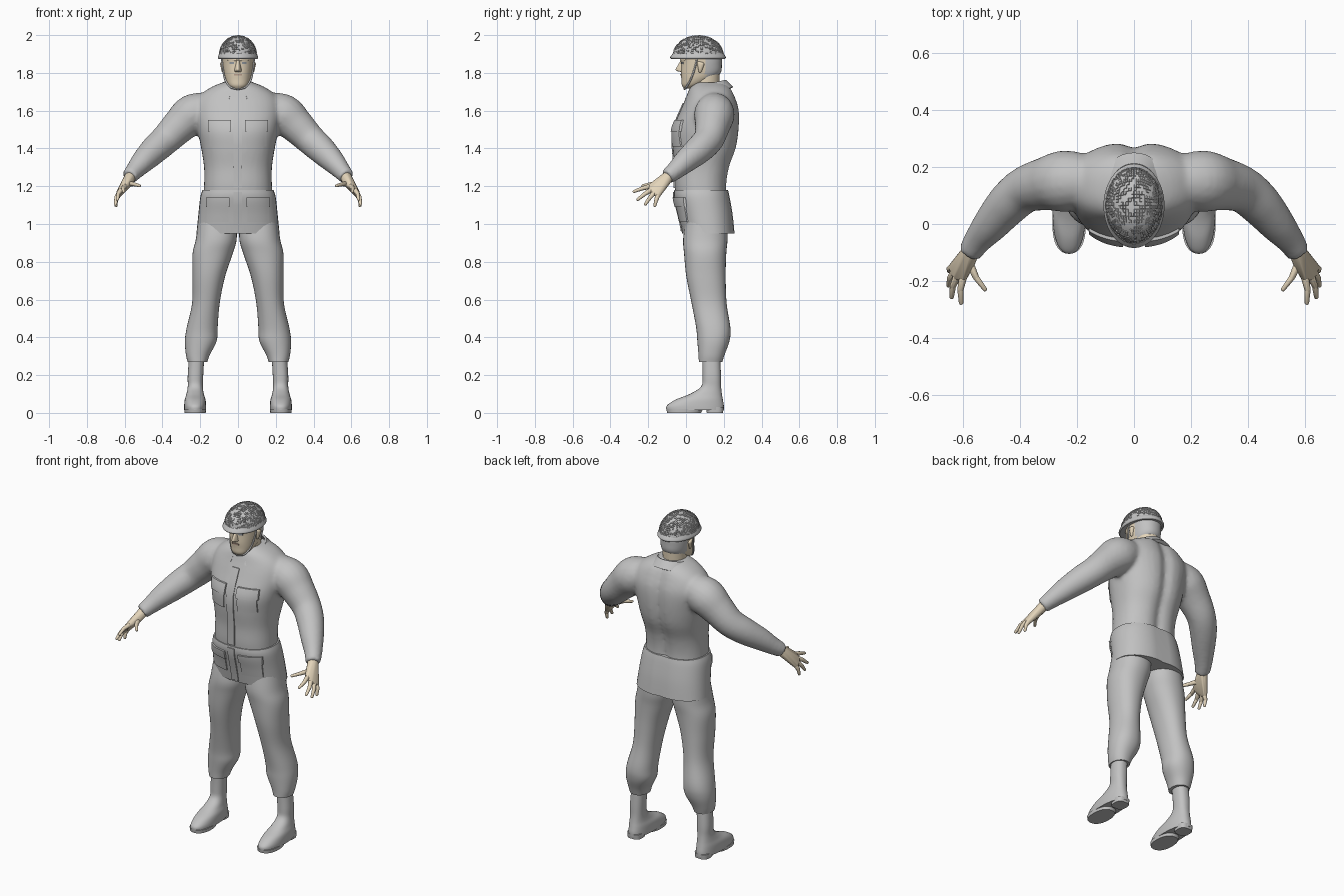
import bpy, bmesh, math, random
from mathutils import Vector

random.seed(4)
if "Cube" in bpy.data.objects:
    bpy.data.objects.remove(bpy.data.objects["Cube"])


def material(name, r, g, b):
    m = bpy.data.materials.new(name)
    m.use_nodes = True
    m.diffuse_color = (r, g, b, 1)
    m.node_tree.nodes["Principled BSDF"].inputs["Base Color"].default_value = (r, g, b, 1)
    return m


CLOTH = material("grey cloth", .54, .54, .54)
SKIN = material("skin", .77, .66, .49)
EYE = material("eye grey", .3, .33, .36)
LIP = material("lip", .5, .36, .28)


def finish(bm, name, mat, angle=40):
    bmesh.ops.recalc_face_normals(bm, faces=bm.faces)
    mesh = bpy.data.meshes.new(name)
    bm.to_mesh(mesh)
    bm.free()
    mesh.materials.append(mat)
    ob = bpy.data.objects.new(name, mesh)
    bpy.context.collection.objects.link(ob)
    bpy.ops.object.select_all(action="DESELECT")
    ob.select_set(True)
    bpy.context.view_layer.objects.active = ob
    bpy.ops.object.shade_smooth_by_angle(angle=math.radians(angle))
    return ob


def spline(keys, t):
    i = min(int(t), len(keys) - 2)
    u = t - i
    a, b, c, d = (keys[max(0, min(len(keys) - 1, i + k))] for k in (-1, 0, 1, 2))
    return [q + u * (r - p) / 2 + u * u * (p - 2.5 * q + 2 * r - s / 2)
            + u ** 3 * (1.5 * (q - r) + (s - p) / 2) for p, q, r, s in zip(a, b, c, d)]


def samples(keys, steps=5):
    n = (len(keys) - 1) * steps
    return [spline(keys, k / steps) for k in range(n + 1)]


def loft(bm, rings):
    rows = [[bm.verts.new(p) for p in ring] for ring in rings]
    for lo, hi in zip(rows, rows[1:]):
        for k in range(len(lo)):
            bm.faces.new((lo[k - 1], lo[k], hi[k], hi[k - 1]))
    bm.faces.new(rows[0])
    bm.faces.new(rows[-1])


def power(c, n):
    return math.copysign(abs(c) ** (2 / n), c)


# Stacked level cross-sections: (z, centre x, half width, front y, back y)
def stack(bm, keys, side=1, n=2.3, groove=0, steps=5):
    rings = []
    for z, cx, rx, yf, yb in samples(keys, steps):
        ring = []
        for k in range(36):
            a = math.tau * k / 36
            x = rx * power(math.cos(a), n)
            y = (yf + yb) / 2 + (yb - yf) / 2 * power(math.sin(a), n)
            if math.sin(a) > 0:
                y -= groove * math.exp(-(x / .035) ** 2)
            ring.append((side * cx + x, y, z))
        rings.append(ring)
    loft(bm, rings)


# Round tube along a path of (x, y, z, radius)
def tube(bm, path, side=1, seg=18):
    pts = samples(path)
    rings = []
    for i, (x, y, z, r) in enumerate(pts):
        d = Vector(pts[min(i + 1, len(pts) - 1)][:3]) - Vector(pts[max(i - 1, 0)][:3])
        u = d.cross(Vector((0, 0, 1))).normalized()
        v = d.cross(u).normalized()
        ring = []
        for k in range(seg):
            a = math.tau * k / seg
            p = Vector((x, y, z)) + r * (u * math.cos(a) + v * math.sin(a))
            ring.append((side * p.x, p.y, p.z))
        rings.append(ring)
    loft(bm, rings)


# Smooth hull wrapped round balls of (x, y, z, radius)
def hull(bm, balls, side=1):
    ball = bmesh.new()
    bmesh.ops.create_icosphere(ball, subdivisions=2, radius=1)
    verts = [bm.verts.new((side * (x + r * v.co.x), y + r * v.co.y, z + r * v.co.z))
             for x, y, z, r in balls for v in ball.verts]
    ball.free()
    bmesh.ops.convex_hull(bm, input=verts)
    bmesh.ops.delete(bm, geom=[v for v in bm.verts if not v.link_faces], context="VERTS")


def front_y(keys, x, z, n=2.3):
    i = max(k for k in range(len(keys) - 1) if keys[k][0] <= z or k == 0)
    _, _, rx, yf, yb = spline(keys, i + (z - keys[i][0]) / (keys[i + 1][0] - keys[i][0]))
    return (yf + yb) / 2 - (yb - yf) / 2 * max(0, 1 - abs(x / rx) ** n) ** (1 / n)


# Cloth plate that follows the front of a stacked body
def patch(bm, keys, x0, x1, z0, z1, depth):
    rings = []
    for j in range(7):
        z = z0 + (z1 - z0) * j / 6
        row = [(x, front_y(keys, x, z), z) for x in (x0 + (x1 - x0) * k / 8 for k in range(9))]
        rings.append([(x, y - depth, z) for x, y, z in row]
                     + [(x, y + .01, z) for x, y, z in reversed(row)])
    loft(bm, rings)


# Jacket body and sleeves fused into one cloth surface
TORSO = [(1.1, 0, .185, -.05, .225), (1.2, 0, .18, -.06, .22), (1.3, 0, .18, -.06, .235),
         (1.4, 0, .195, -.07, .27), (1.5, 0, .215, -.07, .285), (1.6, 0, .23, -.03, .285),
         (1.67, 0, .21, 0, .265), (1.72, 0, .15, .02, .24), (1.75, 0, .08, .05, .2)]
ARM = [(.15, .15, 1.61, .09), (.24, .15, 1.58, .108), (.31, .14, 1.52, .094),
       (.38, .12, 1.45, .082), (.44, .07, 1.395, .076), (.5, 0, 1.335, .064),
       (.545, -.055, 1.285, .05), (.575, -.1, 1.25, .042)]
bm = bmesh.new()
stack(bm, TORSO, groove=.022)
for s in (-1, 1):
    tube(bm, ARM, s)
jacket = finish(bm, "jacket", CLOTH)
fuse = jacket.modifiers.new("fuse", "REMESH")
fuse.mode = "VOXEL"
fuse.voxel_size = .011
fuse.use_smooth_shade = True
soften = jacket.modifiers.new("soften", "SMOOTH")
soften.factor = .5
soften.iterations = 6

# Jacket skirt below the waist
SKIRT = [(.95, 0, .22, -.02, .26), (1.05, 0, .21, -.04, .25),
         (1.14, 0, .2, -.062, .235), (1.18, 0, .188, -.062, .226)]
bm = bmesh.new()
stack(bm, SKIRT, groove=.008)
finish(bm, "jacket_skirt", CLOTH)

# Pockets, flaps and button strip
bm = bmesh.new()
for s in (-1, 1):
    patch(bm, TORSO, s * .045, s * .15, 1.41, 1.53, .006)
    patch(bm, TORSO, s * .038, s * .158, 1.49, 1.55, .011)
    patch(bm, SKIRT, s * .05, s * .165, 1.01, 1.12, .006)
    patch(bm, SKIRT, s * .045, s * .17, 1.09, 1.14, .011)
patch(bm, TORSO, -.024, .02, 1.19, 1.64, .006)
patch(bm, SKIRT, -.024, .02, .96, 1.17, .006)
finish(bm, "pockets_and_placket", CLOTH, 30)

# Turned-down collar, open at the throat
bm = bmesh.new()
rings = []
for k in range(33):
    a = math.radians(22 + 316 * k / 32)
    back = (1 - math.cos(a)) / 2
    sx, sy = math.sin(a), -math.cos(a)
    top, low = 1.715 + .045 * back, 1.66 + .065 * back
    rings.append([(.08 * sx, .115 + .088 * sy, top), (.088 * sx, .115 + .097 * sy, top + .004),
                  (.125 * sx, .118 + .132 * sy, low), (.115 * sx, .118 + .115 * sy, low - .01)])
loft(bm, rings)
finish(bm, "collar", CLOTH, 50)

# Trousers, boots, soles and heels
LEG = [(1.02, .11, .1, 0, .22), (.92, .115, .108, -.015, .22), (.84, .135, .106, -.01, .213),
       (.72, .155, .086, .002, .21), (.58, .17, .073, .03, .215), (.45, .19, .082, .054, .235),
       (.38, .197, .084, .06, .23), (.31, .212, .064, .066, .205), (.27, .215, .052, .068, .192)]
BOOT = [(.32, .217, .04, .085, .18), (.2, .225, .041, .088, .185), (.14, .226, .04, .08, .186),
        (.1, .227, .046, .02, .19), (.07, .227, .055, -.055, .195), (.04, .227, .058, -.1, .2),
        (.015, .227, .058, -.104, .2)]
for s, label in ((-1, "right"), (1, "left")):
    bm = bmesh.new()
    stack(bm, LEG, s, 2.2)
    finish(bm, label + "_trouser_leg", CLOTH)
    bm = bmesh.new()
    stack(bm, BOOT, s, 2.3)
    stack(bm, [(0, .227, .056, -.1, .08), (.02, .227, .058, -.104, .09)], s, steps=1)
    stack(bm, [(0, .227, .042, .11, .196), (.03, .227, .044, .105, .2)], s, 3, steps=1)
    finish(bm, label + "_boot", CLOTH)

    # Hand: wrapped palm with two-piece fingers
    bm = bmesh.new()
    palm = [(.568, -.09, 1.255, .03), (.575, -.14, 1.215, .017)]
    fingers = [((.598, -.185, 1.2), (.605, -.275, 1.172)), ((.618, -.182, 1.182), (.638, -.255, 1.13)),
               ((.629, -.168, 1.166), (.648, -.215, 1.105)), ((.632, -.148, 1.155), (.646, -.165, 1.098))]
    hull(bm, palm + [(*root, .015) for root, tip in fingers], s)
    for root, tip in fingers + [((.572, -.145, 1.213), (.522, -.228, 1.203))]:
        mid = (Vector(root) + Vector(tip)) / 2 + Vector((.006, 0, .003))
        hull(bm, [(*root, .014), (*mid, .011)], s)
        hull(bm, [(*mid, .011), (*tip, .008)], s)
    finish(bm, label + "_hand", SKIN, 60)

# Neck and head, with cropped hair at the back
bm = bmesh.new()
stack(bm, [(1.64, 0, .07, .015, .17), (1.72, 0, .066, .03, .175), (1.82, 0, .066, .04, .18)], n=2)
finish(bm, "neck", SKIN)
HEAD = [(1.718, 0, .03, -.012, .04), (1.735, 0, .052, -.022, .085), (1.765, 0, .068, -.024, .14),
        (1.8, 0, .077, -.027, .183), (1.85, 0, .083, -.026, .19), (1.89, 0, .083, -.03, .188),
        (1.93, 0, .075, -.02, .17)]
bm = bmesh.new()
stack(bm, HEAD, n=2.2)
head = finish(bm, "head", SKIN)
head.data.materials.append(CLOTH)
for f in head.data.polygons:
    f.material_index = int(f.center.y > .105 and f.center.z > 1.77)

# Nose, brow and ears
bm = bmesh.new()
hull(bm, [(0, -.022, 1.862, .008), (0, -.046, 1.818, .009),
          (.012, -.026, 1.813, .008), (-.012, -.026, 1.813, .008)])
for s in (-1, 1):
    hull(bm, [(.012, -.024, 1.87, .008), (.05, -.004, 1.872, .008)], s)
    hull(bm, [(.081, .07, 1.85, .011), (.083, .085, 1.845, .012), (.078, .075, 1.81, .009)], s)
finish(bm, "nose_brow_and_ears", SKIN, 60)

# Eyes and mouth
bm = bmesh.new()
for s in (-1, 1):
    patch(bm, HEAD, s * .02, s * .044, 1.848, 1.858, .003)
finish(bm, "eyes", EYE)
bm = bmesh.new()
patch(bm, HEAD, -.022, .022, 1.785, 1.794, .004)
finish(bm, "mouth", LIP)

# Helmet dome with raised netting
bm = bmesh.new()
bmesh.ops.create_cube(bm, size=2)
bmesh.ops.subdivide_edges(bm, edges=bm.edges, cuts=15, use_grid_fill=True)
bmesh.ops.delete(bm, geom=[v for v in bm.verts if v.co.z < -.01], context="VERTS")
for v in bm.verts:
    d = Vector([math.tan(c * math.pi / 4) for c in v.co]).normalized()
    v.co = (.098 * d.x, .065 + .132 * d.y, 1.895 + .102 * d.z)
bmesh.ops.recalc_face_normals(bm, faces=bm.faces)
knots = [f for f in bm.faces if random.random() < .6]
bmesh.ops.inset_individual(bm, faces=knots, thickness=.0015, depth=.003)
finish(bm, "helmet_dome", CLOTH, 30)

# Helmet rim and chin strap
bm = bmesh.new()
stack(bm, [(1.874, 0, .102, -.078, .205), (1.883, 0, .107, -.084, .211),
           (1.905, 0, .098, -.068, .198)], n=2)
finish(bm, "helmet_rim", CLOTH)
bm = bmesh.new()
for s in (-1, 1):
    tube(bm, [(.086, .06, 1.885, .005), (.08, .045, 1.82, .005), (.068, .025, 1.765, .005),
              (.04, .002, 1.725, .005), (0, -.008, 1.714, .005)], s, 8)
finish(bm, "chin_strap", CLOTH, 60)
